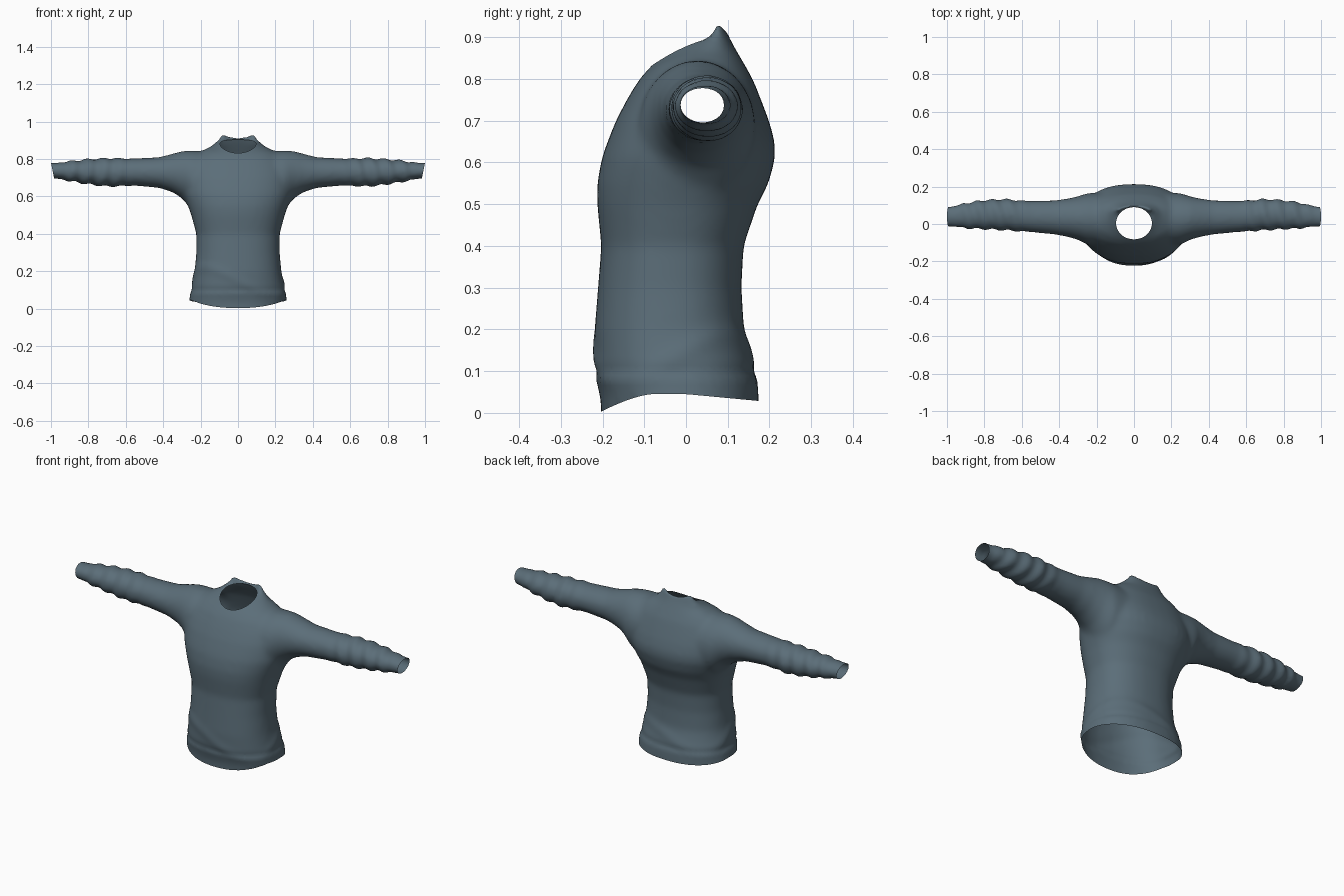
import bpy, bmesh, math

if "Cube" in bpy.data.objects:
    bpy.data.objects.remove(bpy.data.objects["Cube"])

# torso sections: z, front y, back y, half width
TORSO = [(-0.08, -0.20, 0.17, 0.255), (0.04, -0.205, 0.175, 0.262), (0.08, -0.217, 0.172, 0.258),
         (0.11, -0.219, 0.165, 0.25), (0.2, -0.219, 0.139, 0.232), (0.3, -0.211, 0.133, 0.223),
         (0.4, -0.203, 0.138, 0.223), (0.5, -0.213, 0.172, 0.25), (0.55, -0.213, 0.198, 0.268),
         (0.61, -0.202, 0.214, 0.29), (0.65, -0.188, 0.213, 0.295), (0.7, -0.168, 0.199, 0.295),
         (0.75, -0.142, 0.18, 0.28), (0.8, -0.112, 0.16, 0.25), (0.835, -0.08, 0.14, 0.21),
         (0.87, -0.03, 0.12, 0.14), (0.905, 0.05, 0.10, 0.11), (0.94, 0.06, 0.09, 0.09)]
# sleeve sections: x, bottom z, top z, front y, back y
SLEEVE = [(0.15, 0.52, 0.84, -0.12, 0.17), (0.25, 0.53, 0.845, -0.11, 0.165),
          (0.30, 0.59, 0.842, -0.085, 0.148), (0.35, 0.622, 0.828, -0.07, 0.137),
          (0.42, 0.645, 0.81, -0.057, 0.127), (0.55, 0.657, 0.803, -0.044, 0.123),
          (0.70, 0.652, 0.805, -0.034, 0.134), (0.8, 0.664, 0.80, -0.029, 0.129),
          (0.9, 0.681, 0.789, -0.024, 0.114), (0.97, 0.695, 0.78, -0.015, 0.095),
          (1.06, 0.695, 0.78, -0.015, 0.092)]
N = 40


def oval(k, power):
    """Point on a unit superellipse."""
    a = math.tau * k / N
    c, s = math.cos(a), math.sin(a)
    return (math.copysign(abs(c) ** (2 / power), c), math.copysign(abs(s) ** (2 / power), s))


def loft(bm, rings):
    """Closed skin through a list of point rings."""
    vs = [[bm.verts.new(p) for p in r] for r in rings]
    for a, b in zip(vs, vs[1:]):
        for k in range(N):
            j = (k + 1) % N
            bm.faces.new((a[k], a[j], b[j], b[k]))
    bm.faces.new(vs[0][::-1])
    bm.faces.new(vs[-1])


def hem_height(x, y):
    front = min(max((-y - 0.08) / 0.125, 0), 1)
    return 0.045 - 0.043 * front ** 1.5 - 0.016 * max(y, 0) / 0.17


def in_neck(x, y):
    return math.hypot(x / 0.096, (y - 0.004) / 0.086)


# closed body and sleeves
bm = bmesh.new()
rings = []
for z, y0, y1, w in TORSO:
    rings.append([(w * c, (y0 + y1) / 2 + (y1 - y0) / 2 * s, z)
                  for c, s in (oval(k, 2.3) for k in range(N))])
loft(bm, rings)
for side in (-1, 1):
    loft(bm, [[(side * x, (y0 + y1) / 2 + (y1 - y0) / 2 * c, (z0 + z1) / 2 + (z1 - z0) / 2 * s)
               for c, s in (oval(k, 2) for k in range(N))] for x, z0, z1, y0, y1 in SLEEVE])
bmesh.ops.recalc_face_normals(bm, faces=bm.faces)
mesh = bpy.data.meshes.new("sweater")
bm.to_mesh(mesh)
bm.free()
sweater = bpy.data.objects.new("sweater", mesh)
bpy.context.collection.objects.link(sweater)

# fuse into one soft skin
fuse = sweater.modifiers.new("fuse", 'REMESH')
fuse.mode = 'VOXEL'
fuse.voxel_size = 0.012
soft = sweater.modifiers.new("soften", 'SMOOTH')
soft.factor = 0.5
soft.iterations = 12
skin = bpy.data.meshes.new_from_object(sweater.evaluated_get(bpy.context.evaluated_depsgraph_get()))
sweater.modifiers.clear()
sweater.data = skin

bm = bmesh.new()
bm.from_mesh(skin)
bm.normal_update()

# cloth folds on lower sleeves and above the hem
for v in bm.verts:
    x, y, z = v.co
    fade = min(max((abs(x) - 0.55) / 0.12, 0), 1) * min(max((0.96 - abs(x)) / 0.06, 0), 1)
    fold = 0.0045 * fade * math.sin(75 * abs(x) + 14 * z + 22 * y * (1 if x > 0 else -1))
    if z < 0.25 and abs(x) < 0.3:
        fold += 0.004 * math.exp(-((z - 0.15 - 0.12 * x * y / 0.05) / 0.03) ** 2)
        fold -= 0.004 * math.exp(-((z - 0.10) / 0.015) ** 2)
    v.co += v.normal * fold

# open the cuffs
for side in (-1, 1):
    bmesh.ops.bisect_plane(bm, geom=bm.verts[:] + bm.edges[:] + bm.faces[:],
                           plane_co=(side, 0, 0.78), plane_no=(side, 0, -0.2), clear_outer=True)

# open the hem and the neck
gone = []
for f in bm.faces:
    x, y, z = f.calc_center_median()
    if z < hem_height(x, y) or (z > 0.75 and in_neck(x, y) < 1):
        gone.append(f)
bmesh.ops.delete(bm, geom=gone, context='FACES')
for v in bm.verts:
    if not v.is_boundary or abs(v.co.x) > 0.5:
        continue
    x, y, z = v.co
    if z < 0.2:
        v.co.z = hem_height(x, y)
    else:
        r = in_neck(x, y)
        v.co.x, v.co.y = x / r, 0.004 + (y - 0.004) / r
        y = v.co.y
        v.co.z = 0.878 + 0.43 * y - 1.6 * y * y
near = [v for v in bm.verts if not v.is_boundary and abs(v.co.x) < 0.3
        and (v.co.z < 0.07 or (v.co.z > 0.75 and in_neck(v.co.x, v.co.y) < 1.5))]
for _ in range(6):
    bmesh.ops.smooth_vert(bm, verts=near, factor=0.5, use_axis_x=True, use_axis_y=True, use_axis_z=True)
for f in bm.faces:
    f.smooth = True
    f.material_index = 0
bm.to_mesh(skin)
bm.free()

# knit colour
knit = bpy.data.materials.new("slate blue knit")
knit.diffuse_color = (0.105, 0.155, 0.19, 1)
knit.use_nodes = True
knit.node_tree.nodes["Principled BSDF"].inputs["Base Color"].default_value = knit.diffuse_color
skin.materials.clear()
skin.materials.append(knit)
